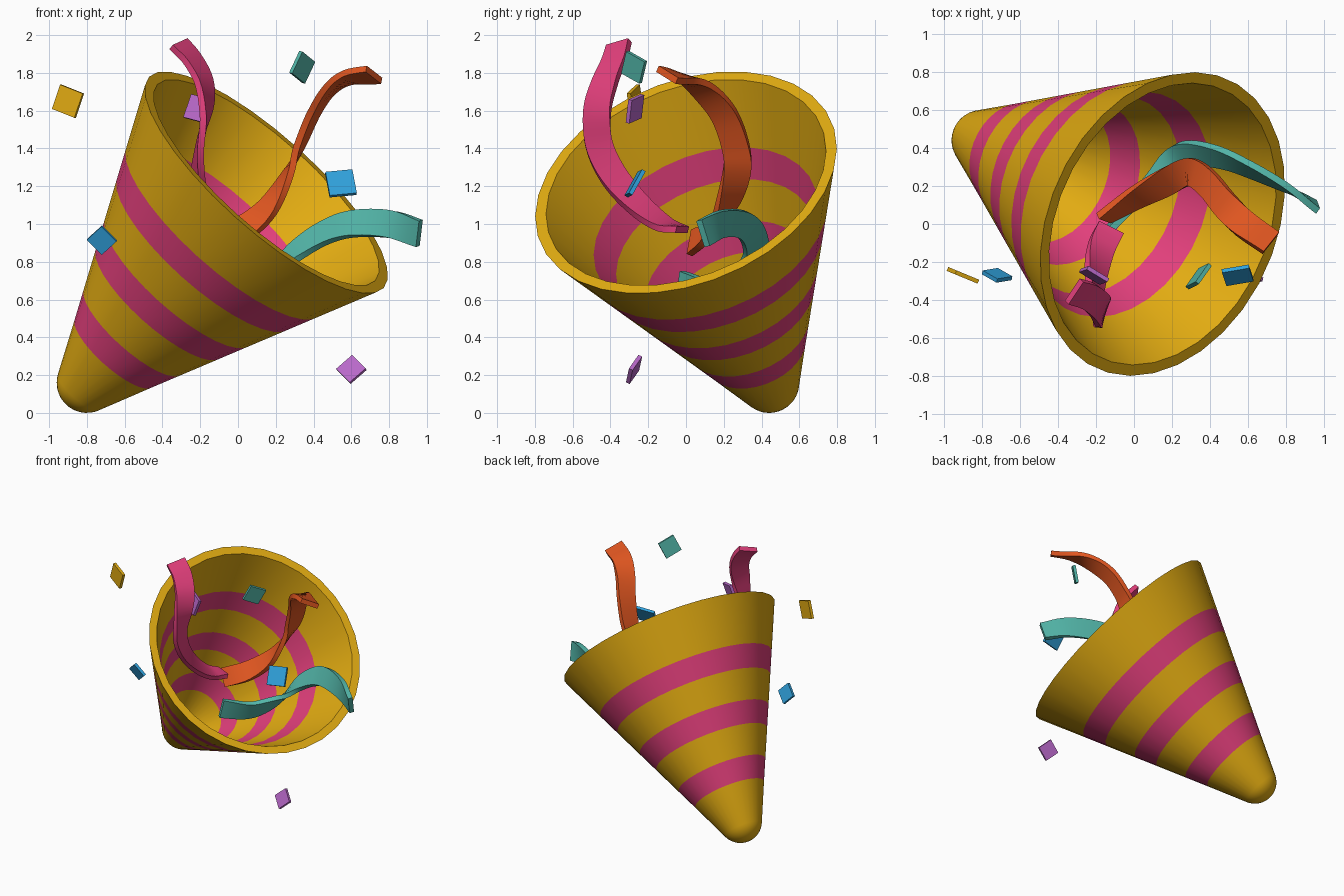
import bpy, bmesh, math
from mathutils import Vector, Matrix

if "Cube" in bpy.data.objects:
    bpy.data.objects.remove(bpy.data.objects["Cube"])


def mat(name, rgb):
    m = bpy.data.materials.new(name)
    m.diffuse_color = (*rgb, 1)
    m.use_nodes = True
    m.node_tree.nodes["Principled BSDF"].inputs["Base Color"].default_value = m.diffuse_color
    return m


GOLD = mat("gold", (0.76, 0.41, 0.006))
PINK = mat("pink", (0.76, 0.05, 0.2))
ORANGE = mat("orange", (0.76, 0.095, 0.015))
TEAL = mat("teal", (0.085, 0.46, 0.39))
BLUE = mat("blue", (0.03, 0.36, 0.72))
PURPLE = mat("purple", (0.48, 0.14, 0.58))


def finish(name, bm, mats, smooth=True):
    bmesh.ops.remove_doubles(bm, verts=bm.verts, dist=1e-5)
    bmesh.ops.recalc_face_normals(bm, faces=bm.faces)
    me = bpy.data.meshes.new(name)
    bm.to_mesh(me)
    bm.free()
    for m in mats:
        me.materials.append(m)
    ob = bpy.data.objects.new(name, me)
    bpy.context.collection.objects.link(ob)
    if smooth:
        bpy.ops.object.select_all(action='DESELECT')
        ob.select_set(True)
        bpy.context.view_layer.objects.active = ob
        bpy.ops.object.shade_smooth_by_angle(angle=math.radians(35))
    return ob


# Party cone: lathed wall with rounded tip, open rim and painted stripes
TIP = Vector((-0.80, 0.44, 0.16))
RIM = Vector((0.15, 0.0, 1.22))
STRIPES = [(0.225, 0.385), (0.60, 0.76), (0.975, 1.14)]
LENGTH, SLOPE, SIDES = 1.49, 0.445, 32


def cone():
    cuts = [s for pair in STRIPES for s in pair] + [LENGTH]
    prof = []
    for i in range(9):
        a = math.radians(66) * i / 8
        prof.append((-0.16 * math.cos(a), 0.16 * math.sin(a)))
    prof += [(s, 0.173 + SLOPE * s) for s in cuts]
    prof += [(s, 0.113 + SLOPE * s) for s in reversed(cuts)]
    prof += [(-0.04, 0.095), (-0.08, 0.06), (-0.10, 0.0)]
    n = (RIM - TIP).normalized()
    u = n.orthogonal().normalized()
    w = n.cross(u)
    bm = bmesh.new()
    rings = []
    for s, r in prof:
        ring = []
        for k in range(SIDES):
            a = 2 * math.pi * k / SIDES
            ring.append(bm.verts.new(TIP + n * s + (u * math.cos(a) + w * math.sin(a)) * r))
        rings.append(ring)
    for j in range(len(prof) - 1):
        mid = (prof[j][0] + prof[j + 1][0]) / 2
        striped = any(lo < mid < hi for lo, hi in STRIPES)
        for k in range(SIDES):
            k2 = (k + 1) % SIDES
            f = bm.faces.new((rings[j][k], rings[j][k2], rings[j + 1][k2], rings[j + 1][k]))
            f.material_index = int(striped)
    bmesh.ops.remove_doubles(bm, verts=bm.verts, dist=1e-5)
    finish("party_cone", bm, [GOLD, PINK])


cone()


# Streamers: rectangular strip swept along a smooth path with a twisting width direction
def spline(pts, t):
    i = min(int(t), len(pts) - 2)
    f = t - i
    p1, p2 = pts[i], pts[i + 1]
    p0 = pts[i - 1] if i > 0 else p1 * 2 - p2
    p3 = pts[i + 2] if i + 2 < len(pts) else p2 * 2 - p1
    return 0.5 * (2 * p1 + (p2 - p0) * f + (2 * p0 - 5 * p1 + 4 * p2 - p3) * f * f
                  + (3 * p1 - p0 - 3 * p2 + p3) * f ** 3)


def streamer(name, path, widths, m, width=0.145, thick=0.036, steps=48):
    path = [Vector(p) for p in path]
    widths = [Vector(d).normalized() for d in widths]
    bm = bmesh.new()
    prev = None
    for k in range(steps + 1):
        q = k / steps
        t = q * (len(path) - 1)
        c = spline(path, t)
        tan = (spline(path, min(t + 0.02, len(path) - 1)) - spline(path, max(t - 0.02, 0))).normalized()
        d = spline(widths, q * (len(widths) - 1))
        d = (d - tan * d.dot(tan)).normalized()
        h = tan.cross(d)
        ring = [bm.verts.new(c + d * (sx * width / 2) + h * (sy * thick / 2))
                for sx, sy in ((-1, -1), (1, -1), (1, 1), (-1, 1))]
        if prev is None:
            bm.faces.new(ring)
        else:
            for e in range(4):
                bm.faces.new((prev[e], prev[(e + 1) % 4], ring[(e + 1) % 4], ring[e]))
        prev = ring
    bm.faces.new(prev)
    finish(name, bm, [m])


streamer("pink_streamer",
         [(-.12, -.02, .97), (-.17, -.12, 1.0), (-.2, -.25, 1.1), (-.21, -.38, 1.25), (-.2, -.46, 1.42),
          (-.17, -.47, 1.6), (-.18, -.43, 1.75), (-.24, -.38, 1.87), (-.315, -.355, 1.955)],
         [(.9, -.4, 0), (.6, -.65, -.4), (0, -.83, -.55), (-.4, -.85, -.2), (-.39, -.84, -.39)], PINK)
streamer("orange_streamer",
         [(-.16, .03, .9), (0, .13, .96), (.15, .21, 1.08), (.27, .27, 1.28), (.33, .26, 1.42),
          (.4, .2, 1.58), (.48, .1, 1.7), (.58, 0, 1.77), (.72, -.1, 1.79)],
         [(-.65, 0, .76), (-.3, .75, .5), (.2, .97, 0), (.1, .95, -.2), (0, .9, -.42)], ORANGE)
streamer("teal_streamer",
         [(-.13, -.03, .68), (0, .12, .64), (.1, .22, .67), (.2, .32, .74), (.3, .37, .85),
          (.45, .35, .95), (.6, .29, 1.0), (.8, .19, 1.0), (.96, .09, .95)],
         [(-.2, -.1, -.95), (-.2, .5, -.7), (-.4, .8, .35), (-.25, .5, .75), (-.31, 0, .95)], TEAL)


# Confetti: thin square tiles given by centre, facing direction and one edge direction
def confetti(name, centre, facing, edge, size, m):
    n = Vector(facing).normalized()
    a = Vector(edge)
    a = (a - n * a.dot(n)).normalized()
    rot = Matrix((a, n.cross(a), n)).transposed().to_4x4()
    bm = bmesh.new()
    bmesh.ops.create_cube(bm, size=1, matrix=Matrix.Translation(centre) @ rot
                          @ Matrix.Diagonal((size, size, 0.022, 1)))
    finish(name, bm, [m], smooth=False)


for row in [
    ("confetti_gold", (-.9, -.27, 1.65), (-.38, -.92, 0), (.93, -.38, -.37), .137, GOLD),
    ("confetti_blue_left", (-.72, -.27, .915), (-.2, -.9, -.35), (.7, 0, .7), .113, BLUE),
    ("confetti_purple_top", (-.21, -.27, 1.61), (-.45, -.85, .25), (.9, -.45, -.25), .13, PURPLE),
    ("confetti_teal", (.34, -.275, 1.83), (.75, -.64, -.2), (.52, .74, -.42), .13, TEAL),
    ("confetti_blue_right", (.545, -.27, 1.215), (.1, -.86, .5), (.99, .1, .13), .145, BLUE),
    ("confetti_purple_low", (.6, -.275, .23), (-.2, -.88, .42), (.7, 0, .7), .113, PURPLE),
]:
    confetti(*row)
